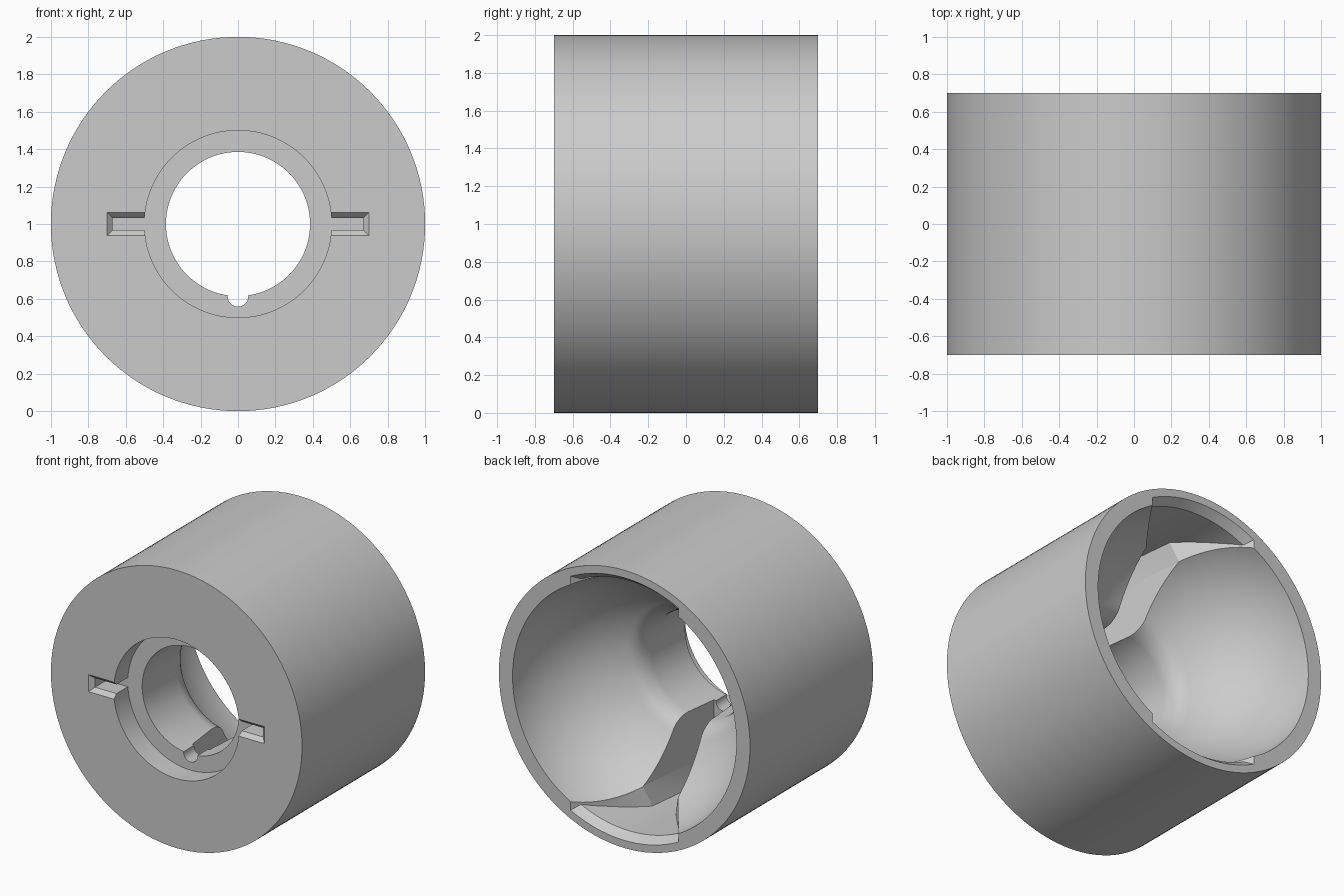
import bpy, bmesh, math

if "Cube" in bpy.data.objects:
    bpy.data.objects.remove(bpy.data.objects["Cube"], do_unlink=True)

CENTRE = 1.0        # height of the main axis
HALF = 0.7          # half length along y
BOWL = 0.893        # bowl radius
BOWL_Y = 0.75       # bowl centre, just behind the back plane
SEGMENTS = 128

grey = bpy.data.materials.new("plain grey")
grey.use_nodes = True
grey.diffuse_color = (0.6, 0.6, 0.6, 1)
grey.node_tree.nodes["Principled BSDF"].inputs["Base Color"].default_value = (0.6, 0.6, 0.6, 1)


def finish(name, bm):
    """Turn a bmesh into a linked object."""
    bmesh.ops.recalc_face_normals(bm, faces=bm.faces)
    mesh = bpy.data.meshes.new(name)
    bm.to_mesh(mesh)
    bm.free()
    mesh.materials.append(grey)
    obj = bpy.data.objects.new(name, mesh)
    bpy.context.collection.objects.link(obj)
    return obj


def lathe(name, profile):
    """Revolve a closed (radius, y) profile around the main axis."""
    bm = bmesh.new()
    rings = []
    for i in range(SEGMENTS):
        a = 2 * math.pi * i / SEGMENTS
        rings.append([bm.verts.new((r * math.cos(a), y, CENTRE + r * math.sin(a))) for r, y in profile])
    n = len(profile)
    for i in range(SEGMENTS):
        a, b = rings[i], rings[(i + 1) % SEGMENTS]
        for j in range(n):
            k = (j + 1) % n
            bm.faces.new((a[j], a[k], b[k], b[j]))
    return finish(name, bm)


def loft(name, sections):
    """Solid through matching polygons."""
    bm = bmesh.new()
    loops = [[bm.verts.new(p) for p in section] for section in sections]
    bm.faces.new(loops[0])
    bm.faces.new(loops[-1])
    for a, b in zip(loops, loops[1:]):
        for i in range(len(a)):
            k = (i + 1) % len(a)
            bm.faces.new((a[i], a[k], b[k], b[i]))
    bmesh.ops.triangulate(bm, faces=bm.faces)
    return finish(name, bm)


def boolean(target, tool, operation):
    """Apply a boolean and discard the tool."""
    mod = target.modifiers.new(operation.lower(), "BOOLEAN")
    mod.operation = operation
    mod.solver = "EXACT"
    mod.object = tool
    bpy.ops.object.select_all(action="DESELECT")
    bpy.context.view_layer.objects.active = target
    target.select_set(True)
    bpy.ops.object.modifier_apply(modifier=mod.name)
    bpy.data.objects.remove(tool, do_unlink=True)


# Housing: outer drum, spherical bowl, filleted neck, front counterbore
first = math.acos((BOWL_Y - HALF) / BOWL)
last = math.asin(0.45 / BOWL)
bowl = []
for i in range(25):
    a = first + (last - first) * i / 24
    bowl.append((BOWL * math.sin(a), BOWL_Y - BOWL * math.cos(a)))
neck = [(0.425, -0.047), (0.408, -0.075), (0.392, -0.115), (0.385, -0.16), (0.385, -0.54)]
housing = lathe("socket_housing",
                [(0.5, -0.54), (0.5, -HALF), (1, -HALF), (1, HALF)] + bowl + neck)


# Guide channels at top and bottom: a funnel narrowing into a slot
def channel_section(height, knee, knee_y):
    half = [(0.465, 0.75), (knee, knee_y), (0.07, -0.42)]
    return [(x, y, CENTRE + height) for x, y in half + [(-x, y) for x, y in reversed(half)]]


for side in (-1, 1):
    channel = loft("channel_cutter", [channel_section(side * 0.3, 0.14, 0.29),
                                      channel_section(side * 0.75, 0.14, 0.29),
                                      channel_section(side, 0.06, 0.22)])
    limit = lathe("channel_limit", [(0.2, -0.6), (0.9, -0.6), (0.9, 0.64), (0.945, HALF),
                                    (0.945, 0.9), (0.2, 0.9)])
    boolean(channel, limit, "INTERSECT")
    boolean(housing, channel, "DIFFERENCE")

# Round keyway below the neck
circle = [(0.055 * math.cos(math.pi * i / 12), 0.055 * math.sin(math.pi * i / 12)) for i in range(24)]
keyway = loft("keyway_cutter", [[(x, y, CENTRE - 0.387 + h) for x, h in circle] for y in (-0.6, -0.3)])
boolean(housing, keyway, "DIFFERENCE")


# Chamfered pockets on both sides of the counterbore
def pocket_section(side, reach, height, y):
    return [(side * x, y, CENTRE + h) for x, h in
            ((0.45, -height), (reach, -height), (reach, height), (0.45, height))]


for side in (-1, 1):
    pocket = loft("pocket_cutter", [pocket_section(side, 0.72, 0.08, -0.72),
                                    pocket_section(side, 0.67, 0.033, -0.67),
                                    pocket_section(side, 0.67, 0.033, -0.54)])
    boolean(housing, pocket, "DIFFERENCE")

# Smooth curved faces, crisp edges
bpy.ops.object.select_all(action="DESELECT")
housing.select_set(True)
bpy.context.view_layer.objects.active = housing
bpy.ops.object.shade_smooth_by_angle(angle=math.radians(30))
